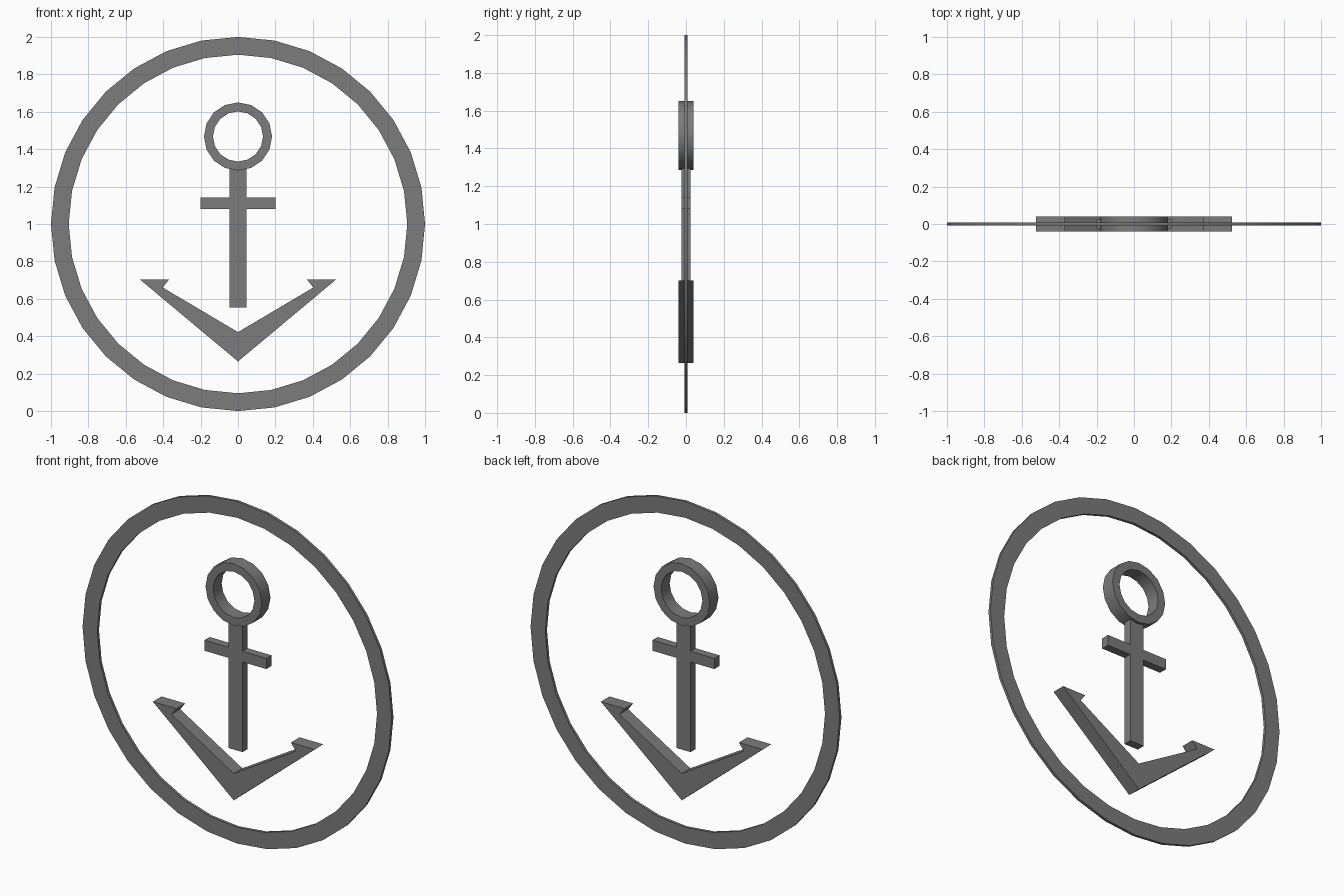
import bpy, bmesh, math

cube = bpy.data.objects.get("Cube")
if cube:
    bpy.data.objects.remove(cube, do_unlink=True)

# One grey material for everything
GREY = (0.2, 0.2, 0.2, 1.0)
mat = bpy.data.materials.new("dark grey")
mat.use_nodes = True
mat.diffuse_color = GREY
bsdf = next(n for n in mat.node_tree.nodes if n.type == 'BSDF_PRINCIPLED')
bsdf.inputs["Base Color"].default_value = GREY


def finish(name, bm):
    bmesh.ops.recalc_face_normals(bm, faces=bm.faces)
    mesh = bpy.data.meshes.new(name)
    bm.to_mesh(mesh)
    bm.free()
    mesh.materials.append(mat)
    obj = bpy.data.objects.new(name, mesh)
    bpy.context.collection.objects.link(obj)
    return obj


def plate(name, outline, half):
    """Extrude an x-z outline to a plate of the given half depth."""
    bm = bmesh.new()
    face = bm.faces.new([bm.verts.new((x, -half, z)) for x, z in outline])
    ext = bmesh.ops.extrude_face_region(bm, geom=[face])
    verts = [v for v in ext["geom"] if isinstance(v, bmesh.types.BMVert)]
    bmesh.ops.translate(bm, verts=verts, vec=(0, 2 * half, 0))
    return finish(name, bm)


def ring(name, outer, inner, half, z, sides):
    """Flat-sided ring around the y axis."""
    bm = bmesh.new()
    section = [(outer, -half), (outer, half), (inner, half), (inner, -half)]
    loops = []
    for i in range(sides):
        a = 2 * math.pi * i / sides
        loops.append([bm.verts.new((r * math.sin(a), y, z + r * math.cos(a)))
                      for r, y in section])
    for i in range(sides):
        a, b = loops[i], loops[(i + 1) % sides]
        for j in range(4):
            k = (j + 1) % 4
            bm.faces.new((a[j], b[j], b[k], a[k]))
    obj = finish(name, bm)
    bpy.ops.object.select_all(action='DESELECT')
    obj.select_set(True)
    bpy.context.view_layer.objects.active = obj
    bpy.ops.object.shade_smooth_by_angle(angle=math.radians(30))
    return obj


# Border and top eye
ring("outer_ring", 1.0, 0.905, 0.008, 1.0, 32)
ring("anchor_eye", 0.182, 0.134, 0.04, 1.468, 16)

# Shank and crossbar as one cross-shaped plate
w, bar, low, high = 0.046, 0.2, 1.08, 1.142
right = [(w, 0.553), (w, low), (bar, low), (bar, high), (w, high), (w, 1.295)]
plate("shank_and_crossbar", right + [(-x, z) for x, z in reversed(right)], 0.024)

# V-shaped arms with barbed tips
side = [(0.523, 0.702), (0.37, 0.702), (0.402, 0.66)]
arms = [(0, 0.265)] + side + [(0, 0.422)] + [(-x, z) for x, z in reversed(side)]
plate("anchor_arms", arms, 0.04)
